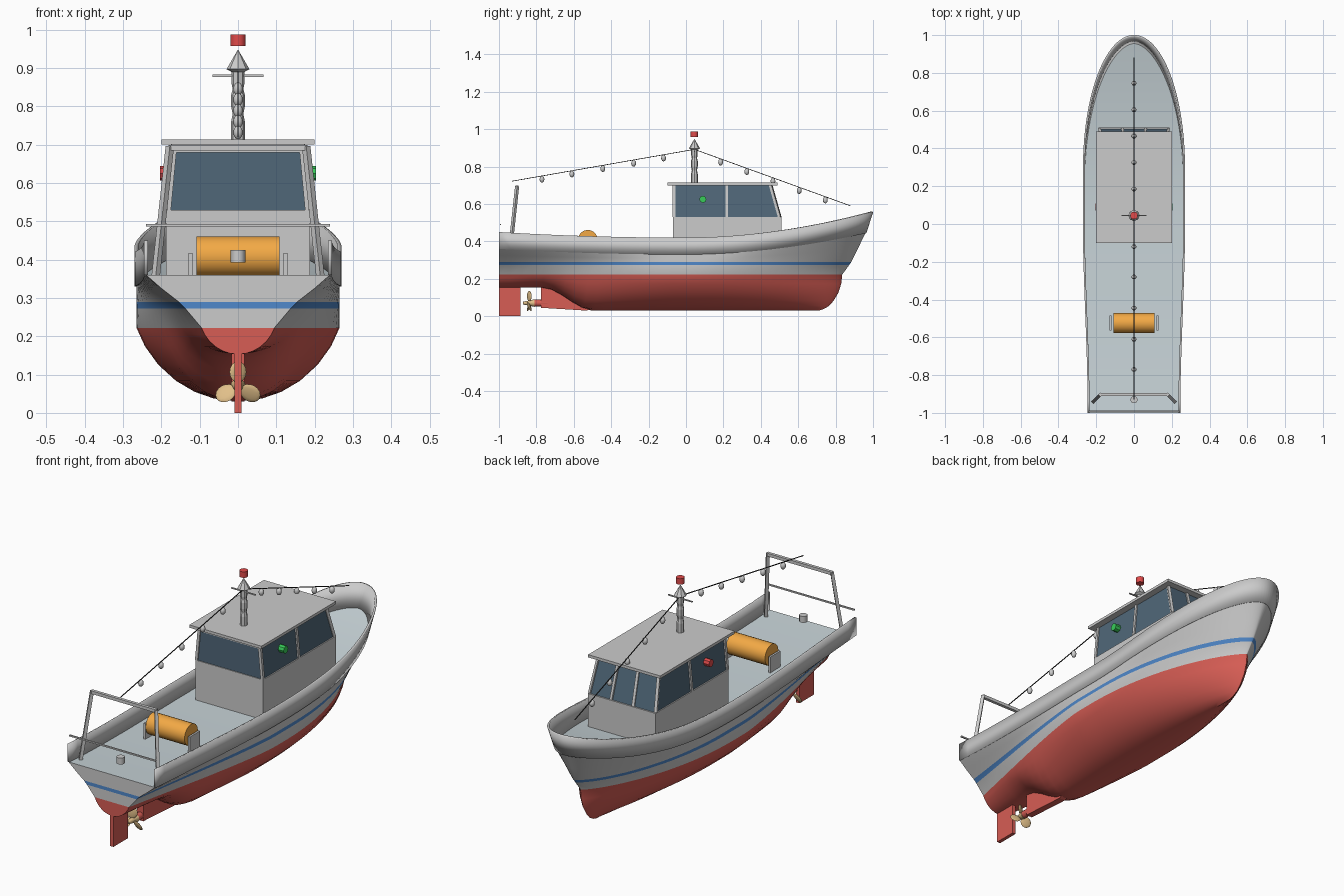
import bpy, bmesh, math
from mathutils import Vector, Matrix

if "Cube" in bpy.data.objects:
    bpy.data.objects.remove(bpy.data.objects["Cube"])


def mat(name, r, g, b):
    m = bpy.data.materials.new(name)
    m.diffuse_color = (r, g, b, 1)
    m.use_nodes = True
    m.node_tree.nodes["Principled BSDF"].inputs["Base Color"].default_value = m.diffuse_color
    return m


RED = mat("red_paint", .68, .11, .09)
GREY = mat("hull_grey", .72, .72, .72)
BLUE = mat("blue_stripe", .08, .25, .6)
DECK = mat("deck_grey", .58, .66, .69)
GLASS = mat("window_glass", .08, .135, .19)
ORANGE = mat("orange", .9, .4, .06)
BRASS = mat("brass", .75, .52, .25)
GREEN = mat("green_lamp", .04, .6, .1)
LAMP = mat("red_lamp", .75, .07, .07)
BLACK = mat("wire_black", .03, .03, .03)


def finish(bm, name, mats=(), smooth=None):
    me = bpy.data.meshes.new(name)
    bm.to_mesh(me)
    bm.free()
    ob = bpy.data.objects.new(name, me)
    bpy.context.collection.objects.link(ob)
    for m in mats:
        me.materials.append(m)
    if smooth:
        bpy.ops.object.select_all(action='DESELECT')
        ob.select_set(True)
        bpy.context.view_layer.objects.active = ob
        bpy.ops.object.shade_smooth_by_angle(angle=math.radians(smooth))
    return ob


def frustum(name, lo, hi, z0, z1, m=()):
    """Box with separate bottom and top rectangles (half width, y0, y1)."""
    bm = bmesh.new()
    rings = [[bm.verts.new((sx * w, y, z)) for sx, y in ((-1, a), (1, a), (1, b), (-1, b))]
             for (w, a, b), z in ((lo, z0), (hi, z1))]
    bm.faces.new(rings[0][::-1])
    bm.faces.new(rings[1])
    for i in range(4):
        j = (i + 1) % 4
        bm.faces.new((rings[0][i], rings[0][j], rings[1][j], rings[1][i]))
    return finish(bm, name, m)


def box(name, c, size, m=()):
    bm = bmesh.new()
    bmesh.ops.create_cube(bm, size=1, matrix=Matrix.Translation(c) @ Matrix.Diagonal((*size, 1)))
    return finish(bm, name, m)


def rods(name, pairs, r, m=(), sides=4, r2=None):
    """Rods between point pairs, joined in one object."""
    bm = bmesh.new()
    for a, b in pairs:
        a, b = Vector(a), Vector(b)
        d = b - a
        mx = Matrix.Translation((a + b) / 2) @ d.to_track_quat('Z', 'Y').to_matrix().to_4x4()
        if sides == 4:
            mx = mx @ Matrix.Rotation(math.pi / 4, 4, 'Z')
        bmesh.ops.create_cone(bm, cap_ends=True, segments=sides, radius1=r,
                              radius2=r if r2 is None else r2, depth=d.length, matrix=mx)
    return finish(bm, name, m, 40 if sides > 8 else None)


# Hull lines
def sheer(y):
    return .42 + (.03 * y * y if y < 0 else .14 * y ** 1.9)


def deck_z(y):
    return .33 + (.03 * y * y if y < 0 else .125 * y ** 1.9)


def keel(y):
    s = min(max((-.5 - y) / .27, 0), 1)
    return .03 + .123 * s * s * (3 - 2 * s)


def point(row, u):
    zf, yb, full, stern, y0, q = row
    y = -1 + (yb + 1) * math.sin(u * math.pi / 2)
    wide = .265 - (.025 * y * y if y < 0 else 0)
    s = min(max((-.1 - y) / .9, 0), 1) ** 1.3
    half = wide * full * (1 - s) + stern * s
    b = min(max((y - y0) / (yb - y0), 0), 1)
    return half * max(1 - b * b, 0) ** q, y, zf(y)


# Rows: height, bow end, fullness, stern half width, bow taper start, taper power
rows = []
for t, yb in ((0, .71), (.04, .735), (.13, .765), (.28, .79), (.5, .815), (.75, .83), (1, .835)):
    f = (math.sqrt(t) + math.sqrt(1 - (1 - t) ** 2)) / 2
    rows.append((lambda y, t=t: keel(y) + (.222 - keel(y)) * t, yb, f, .095 * f, 0, .8))
rows += [(lambda y: .273, .872, 1, .138, .06, .74),
         (lambda y: .29, .884, 1, .155, .08, .72),
         (lambda y: .29 + (deck_z(y) - .29) * .5, .92, 1, .2, .15, .64),
         (deck_z, .96, 1, .24, .24, .56)]
top_row = (sheer, .996, 1, .24, .3, .5)
N = 48

# Hull shell with painted bands, transom and deck
bm = bmesh.new()
n = len(rows)
grid = []
for c in range(N + 1):
    pts = [point(r, c / N) for r in rows]
    ring = [(-x, y, z) for x, y, z in pts[:0:-1]] + pts
    grid.append([bm.verts.new(p) for p in ring])
for c in range(N):
    for k in range(2 * n - 2):
        f = bm.faces.new((grid[c][k], grid[c][k + 1], grid[c + 1][k + 1], grid[c + 1][k]))
        level = k - (n - 1) if k >= n - 1 else n - 2 - k
        f.material_index = 0 if level < 6 else 2 if level == 7 else 1
    f = bm.faces.new((grid[c][0], grid[c + 1][0], grid[c + 1][-1], grid[c][-1]))
    f.material_index = 3
for k in range(n - 1):  # transom strips
    a, b = n - 1 - k, n - 1 + k
    vs = [grid[0][i] for i in ((a, b, b + 1, a - 1) if k else (a, b + 1, a - 1))]
    bm.faces.new(vs).material_index = 0 if k < 6 else 2 if k == 7 else 1
bmesh.ops.remove_doubles(bm, verts=bm.verts, dist=1e-5)
bmesh.ops.recalc_face_normals(bm, faces=bm.faces)
finish(bm, "hull", (RED, GREY, BLUE, DECK), 35)

# Bulwark around the deck, open at the stern
bm = bmesh.new()
loop = []
for sx, cols in ((-1, range(N + 1)), (1, range(N - 1, -1, -1))):
    for c in cols:
        a, b = point(rows[-1], c / N), point(top_row, c / N)
        loop.append([bm.verts.new((sx * p[0], p[1], p[2])) for p in (a, b)])
for p, q in zip(loop, loop[1:]):
    bm.faces.new((p[0], q[0], q[1], p[1]))
bulwark = finish(bm, "bulwark", (GREY,), 35)
sol = bulwark.modifiers.new("thickness", 'SOLIDIFY')
sol.thickness, sol.offset = .01, 0

# Wheelhouse
frustum("cabin_walls", (.188, -.07, .51), (.188, -.07, .51), .325, .53)
frustum("cabin_windows", (.182, -.066, .503), (.166, -.066, .455), .53, .70, (GLASS,))
frustum("cabin_roof", (.2, -.1, .49), (.2, -.1, .49), .70, .714)
posts = []
for s in (-1, 1):
    for y0, y1 in ((-.064, -.064), (.218, .218), (.5, .452)):
        posts.append(((s * .182, y0, .53), (s * .166, y1, .70)))
    posts.append(((s * .061, .503, .53), (s * .056, .455, .70)))
rods("window_pillars", posts, .010)
box("rear_window_header", (0, -.066, .69), (.335, .008, .02))

# Side lamps
for s, name, m in ((-1, "port_lamp", LAMP), (1, "starboard_lamp", GREEN)):
    rods(name, [((s * .17, .09, .625), (s * .203, .09, .625))], .019, (m,), 8)

# Turned mast with crossbar and top lamp
prof = [(.018, .71), (.018, .76), (.014, .78), (.018, .80), (.018, .83), (.014, .845),
        (.017, .86), (.017, .89), (.03, .897), (.001, .947)]
bm = bmesh.new()
vs = [bm.verts.new((r, 0, z)) for r, z in prof]
es = [bm.edges.new(p) for p in zip(vs, vs[1:])]
bmesh.ops.spin(bm, geom=vs + es, cent=(0, 0, 0), axis=(0, 0, 1), angle=2 * math.pi, steps=8)
bmesh.ops.remove_doubles(bm, verts=bm.verts, dist=1e-5)
bmesh.ops.recalc_face_normals(bm, faces=bm.faces)
finish(bm, "mast").location.y = .045
rods("mast_crossbar", [((-.067, .045, .88), (.067, .045, .88))], .004)
rods("mast_lamp", [((0, .045, .957), (0, .045, .987))], .02, (LAMP,), 12)

# Light string
aft, peak, fore = Vector((0, -.93, .722)), Vector((0, .045, .892)), Vector((0, .88, .59))
rods("string_wire", [(aft, peak), (peak, fore)], .0025, (BLACK,))
bm = bmesh.new()
for end, ys in ((aft, (-.77, -.61, -.445, -.28, -.12)), (fore, (.185, .325, .465, .605, .745))):
    for y in ys:
        p = peak.lerp(end, (y - peak.y) / (end.y - peak.y)) - Vector((0, 0, .018))
        bmesh.ops.create_uvsphere(bm, u_segments=10, v_segments=6, radius=1,
                                  matrix=Matrix.Translation(p) @ Matrix.Diagonal((.013, .013, .018, 1)))
finish(bm, "string_bulbs", (), 50)

# Stern gantry and rail
rods("stern_gantry", [((s * .215, -.94, .355), (s * .178, -.903, .695)) for s in (-1, 1)]
     + [((-.182, -.903, .692), (.182, -.903, .692))], .011)
rods("stern_rail", [((-.24, -.992, .49), (.24, -.992, .49))], .005)

# Net drum with brackets, and stern bollard
rods("net_drum", [((-.108, -.525, .408), (.108, -.525, .408))], .053, (ORANGE,), 24)
for s in (-1, 1):
    box("drum_bracket", (s * .124, -.525, .375), (.01, .08, .085))
rods("bollard", [((0, -.93, .393), (0, -.93, .425))], .019, (), 12)

# Skeg, rudder, shaft and propeller
bm = bmesh.new()
f = bm.faces.new([bm.verts.new((-.017, y, z)) for y, z in
                  ((-.775, .155), (-.775, .045), (-.53, .03), (-.48, .05), (-.6, .155))])
ext = bmesh.ops.extrude_face_region(bm, geom=[f])
bmesh.ops.translate(bm, vec=(.034, 0, 0), verts=[v for v in ext["geom"] if isinstance(v, bmesh.types.BMVert)])
bmesh.ops.recalc_face_normals(bm, faces=bm.faces)
finish(bm, "skeg", (RED,))
box("rudder", (0, -.943, .079), (.018, .114, .158), (RED,))
rods("shaft_tube", [((0, -.81, .07), (0, -.74, .07))], .018, (RED,), 12)
rods("propeller_hub", [((0, -.81, .07), (0, -.872, .07))], .02, (BRASS,), 12, .007)
bm = bmesh.new()
for i in range(3):
    mx = (Matrix.Translation((0, -.838, .07)) @ Matrix.Rotation(i * math.tau / 3, 4, 'Y')
          @ Matrix.Translation((0, 0, .037)) @ Matrix.Rotation(.5, 4, 'Z') @ Matrix.Diagonal((.025, .005, .028, 1)))
    bmesh.ops.create_uvsphere(bm, u_segments=12, v_segments=8, radius=1, matrix=mx)
finish(bm, "propeller_blades", (BRASS,), 50)
